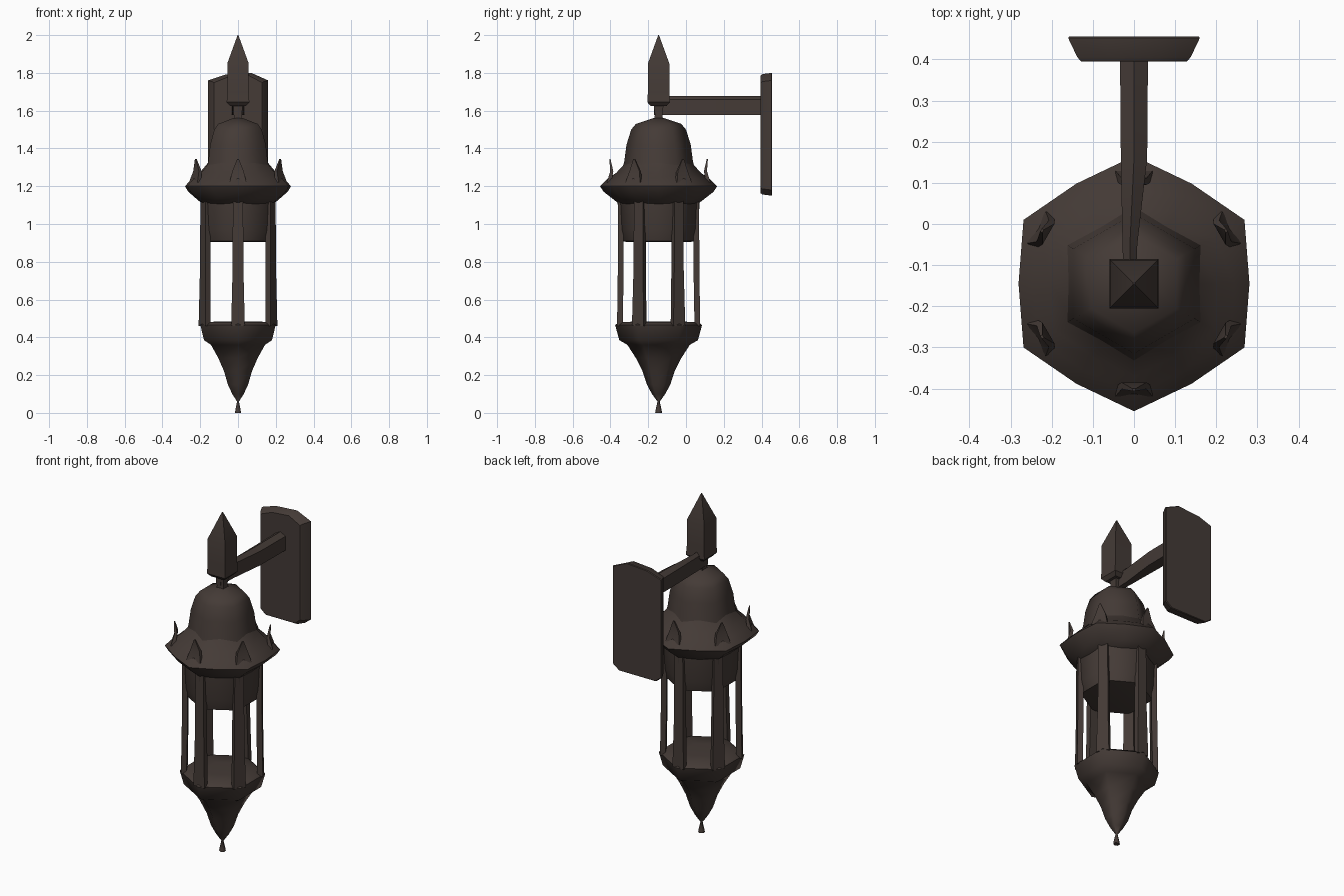
import bpy, bmesh, math
from mathutils import Vector

if "Cube" in bpy.data.objects:
    bpy.data.objects.remove(bpy.data.objects["Cube"])

CY = -0.145   # lantern axis position in y
bronze = bpy.data.materials.new("dark_bronze")
bronze.diffuse_color = (0.058, 0.043, 0.037, 1)
bronze.use_nodes = True
bronze.node_tree.nodes["Principled BSDF"].inputs["Base Color"].default_value = bronze.diffuse_color


def finish(name, bm, angle):
    bmesh.ops.recalc_face_normals(bm, faces=bm.faces[:])
    me = bpy.data.meshes.new(name)
    bm.to_mesh(me)
    bm.free()
    me.materials.append(bronze)
    ob = bpy.data.objects.new(name, me)
    bpy.context.collection.objects.link(ob)
    bpy.ops.object.select_all(action='DESELECT')
    ob.select_set(True)
    bpy.context.view_layer.objects.active = ob
    bpy.ops.object.shade_smooth_by_angle(angle=math.radians(angle))
    return ob


def loft(name, rings, angle=30):
    """Skin a list of equal-length point rings and cap both ends."""
    bm = bmesh.new()
    vs = [[bm.verts.new(p) for p in r] for r in rings]
    n = len(rings[0])
    for a, b in zip(vs, vs[1:]):
        for i in range(n):
            j = (i + 1) % n
            bm.faces.new((a[i], a[j], b[j], b[i]))
    bm.faces.new(vs[0])
    bm.faces.new(vs[-1])
    return finish(name, bm, angle)


def turned(name, profile, sides=6, start=30, angle=62, mid=1.0):
    """Polygonal turned shape from (radius, z); mid scales every second corner."""
    rings = []
    for r, z in profile:
        ring = []
        for i in range(sides):
            a = math.radians(start + 360 * i / sides)
            rr = r * (mid if i % 2 else 1)
            ring.append((rr * math.cos(a), CY + rr * math.sin(a), z))
        rings.append(ring)
    return loft(name, rings, angle)


# pointed lower bowl with drop tip
turned("lower_bowl", [(0.018, 0), (0.016, 0.015), (0.006, 0.06), (0.035, 0.10), (0.062, 0.15),
                      (0.085, 0.22), (0.12, 0.29), (0.165, 0.36), (0.208, 0.385),
                      (0.23, 0.465), (0.21, 0.48), (0.09, 0.485)])
# upper body under the roof
turned("upper_body", [(0.17, 0.905), (0.195, 0.91), (0.21, 0.97), (0.218, 1.14)])
# flared roof brim with softened hexagon corners
turned("roof_brim", [(0.20, 1.10), (0.245, 1.135), (0.29, 1.17), (0.31, 1.20), (0.27, 1.24),
                     (0.225, 1.27), (0.17, 1.33)], 12, 30, 50, 0.905)
# dome
turned("roof_dome", [(0.20, 1.26), (0.182, 1.33), (0.17, 1.42), (0.145, 1.50),
                     (0.12, 1.53), (0.03, 1.56)])
# neck and square finial
turned("neck", [(0.035, 1.54), (0.028, 1.58), (0.04, 1.645)], 4, 45, 30)
turned("finial", [(0.06, 1.625), (0.085, 1.645), (0.08, 1.70), (0.08, 1.85),
                  (0.003, 2.0)], 4, 45, 30)

# six cage bars and six roof corner leaves
for k in range(6):
    a = math.radians(30 + 60 * k)
    out = Vector((math.cos(a), math.sin(a), 0))
    side = Vector((-out.y, out.x, 0))
    axis = Vector((0, CY, 0))

    def at(r, s, z):
        return axis + out * r + side * s + Vector((0, 0, z))

    rings = [[at(r0, -w, z), at(r1, -w, z), at(r1, w, z), at(r0, w, z)]
             for z, r0, r1, w in ((0.46, 0.19, 0.22, 0.036), (0.75, 0.185, 0.216, 0.029),
                                  (1.14, 0.185, 0.214, 0.027))]
    loft("cage_bar_%d" % k, rings)
    leaf = [[at(r - t, -w, z), at(r + t, -w, z), at(r + t, w, z), at(r - t, w, z)]
            for z, r, t, w in ((1.22, 0.262, 0.012, 0.045), (1.28, 0.248, 0.008, 0.03),
                               (1.345, 0.258, 0.003, 0.004))]
    loft("roof_leaf_%d" % k, leaf)

# bracket arm, narrowing toward the lantern
loft("bracket_arm", [[(-w + c, y, 1.577), (w + c, y, 1.577),
                      (w + c, y, 1.66), (c, y, 1.678), (-w + c, y, 1.66)]
                     for y, w, c in ((-0.17, 0.014, -0.01), (-0.05, 0.018, -0.01),
                                     (0.16, 0.032, 0), (0.41, 0.034, 0))])

# wall plate with clipped corners and bevelled front
outline = [(-0.12, 1.15), (0.12, 1.15), (0.16, 1.18), (0.16, 1.76), (0.07, 1.80),
           (-0.07, 1.79), (-0.16, 1.76), (-0.16, 1.18)]
loft("wall_plate", [[(x * s, y, 1.47 + (z - 1.47) * t) for x, z in outline]
                    for y, s, t in ((0.395, 0.80, 0.96), (0.405, 0.86, 0.98),
                                    (0.452, 1.0, 1.0), (0.456, 0.98, 0.99))])
